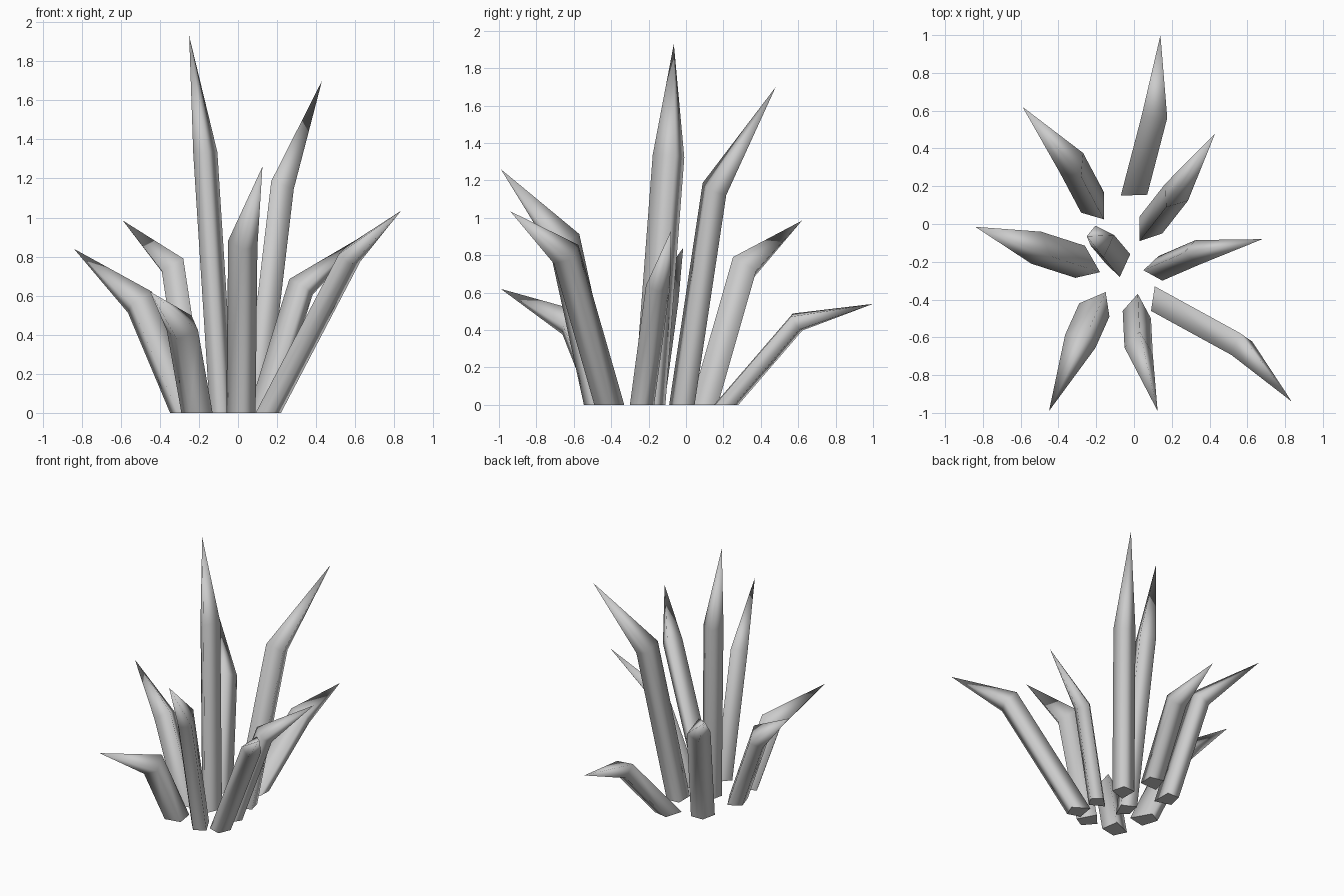
import bpy, bmesh
from mathutils import Vector

if "Cube" in bpy.data.objects:
    bpy.data.objects.remove(bpy.data.objects["Cube"])

# Each shard: base corner, its two neighbours (x, y), bend centre, tip
SHARDS = {
    "tall_shard":        ((-.02, -.16), (-.075, -.28), (-.12, -.11), (-.175, -.09, 1.33), (-.25, -.065, 1.93)),
    "back_right_shard":  ((.03, -.09), (.03, .04), (.15, -.05), (.22, .16, 1.15), (.43, .48, 1.70)),
    "back_shard":        ((-.07, .15), (.07, .155), (-.03, .28), (.11, .59, .44), (.14, 1.0, .54)),
    "back_left_shard":   ((-.16, .025), (-.16, .17), (-.28, .06), (-.325, .315, .73), (-.59, .62, .985)),
    "left_shard":        ((-.18, -.255), (-.26, -.115), (-.31, -.285), (-.51, -.13, .56), (-.84, -.015, .84)),
    "front_left_shard":  ((-.15, -.36), (-.29, -.42), (-.13, -.49), (-.28, -.615, .43), (-.45, -.99, .62)),
    "front_shard":       ((.02, -.37), (-.06, -.46), (.09, -.50), (.025, -.66, .87), (.125, -.99, 1.26)),
    "front_right_shard": ((.11, -.33), (.09, -.46), (.22, -.40), (.57, -.65, .80), (.835, -.94, 1.035)),
    "right_shard":       ((.05, -.245), (.15, -.30), (.13, -.17), (.33, -.15, .64), (.68, -.08, .93)),
}


def shard(name, a, b, c, bend, tip):
    a, b, c = (Vector((*p, 0)) for p in (a, b, c))
    bend, tip = Vector(bend), Vector(tip)
    d = a + 0.8 * (b + c - 2 * a)          # fourth corner, slightly pulled in
    base = [a, b, d, c]
    centre = sum(base, Vector()) / 4
    # Shaft runs along its axis and is mitred where it bends toward the tip
    axis = (bend - centre).normalized()
    mitre = (axis + (tip - bend).normalized()).normalized()
    ring = [p + axis * ((bend - p).dot(mitre) / axis.dot(mitre)) for p in base]

    bm = bmesh.new()
    lo = [bm.verts.new(p) for p in base]
    hi = [bm.verts.new(p) for p in ring]
    top = bm.verts.new(tip)
    foot = bm.faces.new(lo)
    for i in range(4):
        j = (i + 1) % 4
        bm.faces.new((lo[i], lo[j], hi[j], hi[i])).smooth = True
        bm.faces.new((hi[i], hi[j], top)).smooth = True
    for e in foot.edges:
        e.smooth = False
    bmesh.ops.recalc_face_normals(bm, faces=bm.faces)
    mesh = bpy.data.meshes.new(name)
    bm.to_mesh(mesh)
    bm.free()
    bpy.context.collection.objects.link(bpy.data.objects.new(name, mesh))


# Cluster of bent pointed shards
for name, spec in SHARDS.items():
    shard(name, *spec)
